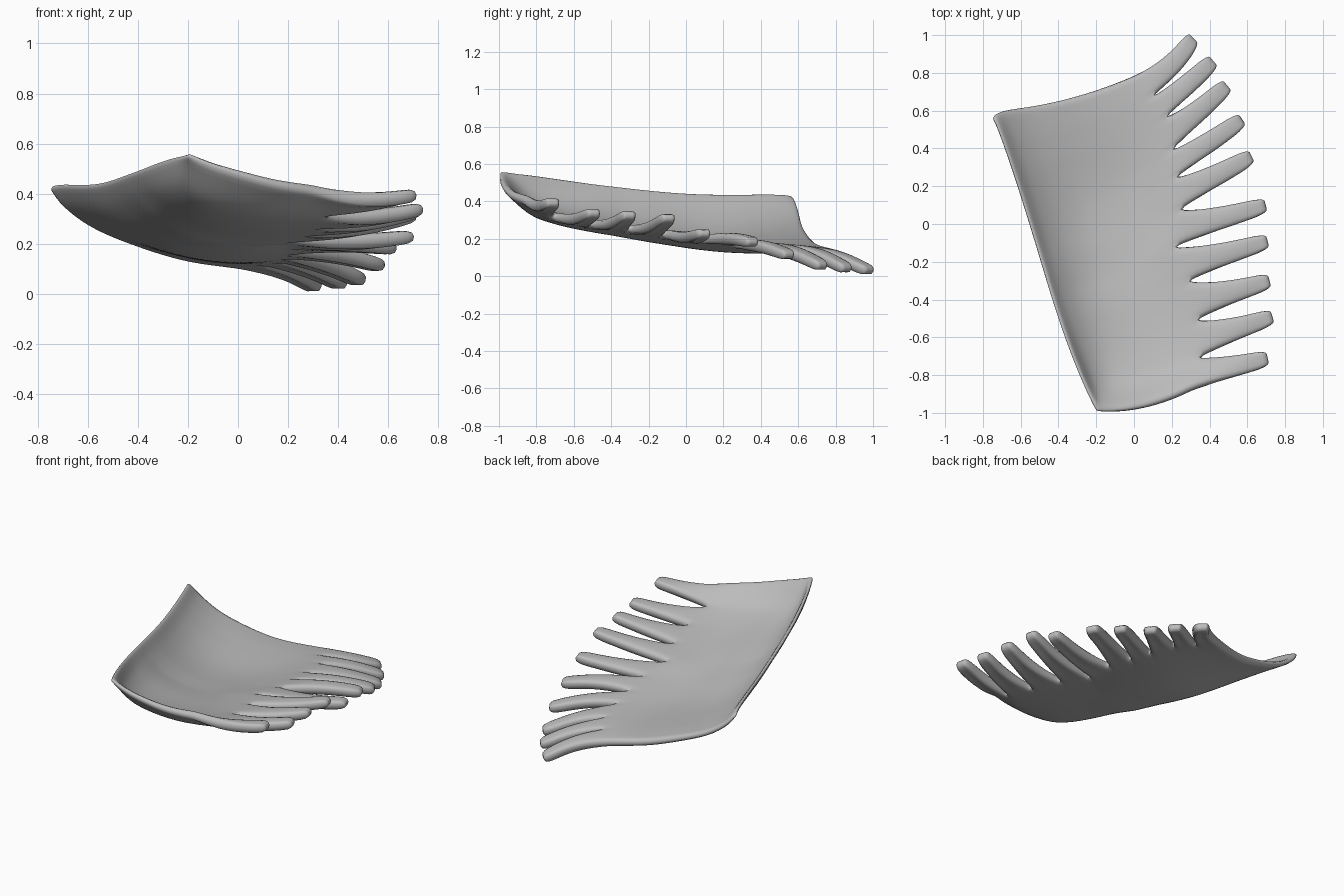
import bpy, bmesh, math
from mathutils import Vector

if "Cube" in bpy.data.objects:
    bpy.data.objects.remove(bpy.data.objects["Cube"])

TINES = 10
COLS = 4          # strips across each tine
U_STEPS = 16      # strips from the spine edge to the tine roots
S_STEPS = 8       # strips along each tine

# height profiles of the sheet: rows along its length, columns from spine to roots
V_ROWS = [0, 0.35, 0.65, 0.9, 1.0]
U_COLS = [0, 0.06, 0.2, 0.4, 0.7, 1.0]
HEIGHT = [
    [0.44, 0.37, 0.29, 0.225, 0.155, 0.122],
    [0.44, 0.36, 0.26, 0.185, 0.15, 0.17],
    [0.485, 0.415, 0.325, 0.26, 0.225, 0.24],
    [0.54, 0.455, 0.385, 0.35, 0.325, 0.32],
    [0.555, 0.545, 0.52, 0.49, 0.45, 0.425],
]
# notches between the tines (both outer edges included), then tine tips
NOTCH = [(0, .785), (.1, .675), (.17, .565), (.2, .39), (.22, .245), (.24, .075),
         (.205, -.125), (.285, -.305), (.33, -.51), (.34, -.71), (.3, -.88)]
TIPS = [(.315, .985, .025), (.42, .865, .035), (.495, .735, .05), (.575, .555, .11),
        (.625, .36, .18), (.7, .10, .23), (.71, -.09, .315), (.72, -.30, .33),
        (.735, -.49, .34), (.71, -.71, .395)]


def spline(xs, ys, t):
    """Smooth curve through the points (xs, ys)."""
    n = len(xs)
    i = max(k for k in range(n - 1) if xs[k] <= t or k == 0)

    def slope(k):
        a, b = max(k - 1, 0), min(k + 1, n - 1)
        return (ys[b] - ys[a]) / (xs[b] - xs[a])
    h = xs[i + 1] - xs[i]
    f = (t - xs[i]) / h
    return ((1 + 2 * f) * (1 - f) ** 2 * ys[i] + f * (1 - f) ** 2 * h * slope(i)
            + f * f * (3 - 2 * f) * ys[i + 1] + f * f * (f - 1) * h * slope(i + 1))


def sheet_point(u, v):
    left = Vector((-0.75 + 0.555 * v - 0.075 * math.sin(math.pi * v) * v * v, 0.6 - 1.592 * v))
    k = min(int(v * TINES + 1e-6), TINES - 1)
    right = Vector(NOTCH[k]).lerp(Vector(NOTCH[k + 1]), v * TINES - k)
    p = left.lerp(right, u)
    corner = math.exp(-25 * (u + v))                 # rounded back corner
    p.y -= 0.14 * u * (1 - u) + 0.035 * corner       # bowed ends
    z = spline(U_COLS, [spline(V_ROWS, [r[c] for r in HEIGHT], v) for c in range(len(U_COLS))], u)
    return Vector((p.x, p.y, z - 0.015 * corner))


bm = bmesh.new()
weights = []


def add(p, w):
    weights.append(w)
    return bm.verts.new(p)


def bridge(a, b):
    for j in range(len(a) - 1):
        bm.faces.new((a[j], a[j + 1], b[j + 1], b[j]))


# curved sheet, finer near the spine edge
rows = []
N = TINES * COLS
for i in range(U_STEPS + 1):
    u = (i / U_STEPS) ** 1.4
    rows.append([add(sheet_point(u, j / N), 0.3 + 0.55 * math.sqrt(u)) for j in range(N + 1)])
for a, b in zip(rows, rows[1:]):
    bridge(b, a)

# tines grown from the root edge, narrowing to rounded tips
for i, tip in enumerate(TIPS):
    root = rows[-1][i * COLS:(i + 1) * COLS + 1]
    mid = (root[0].co + root[-1].co) / 2
    tip = Vector(tip)
    d = (tip - mid).normalized()
    side = Vector((d.y, -d.x, 0)).normalized()
    bow = 0.022 if i == 0 else 0.006
    arch = 0.018 if i < 5 else -0.01
    prev = root
    for k in range(1, S_STEPS + 1):
        s = k / S_STEPS
        ease = 1 - (1 - s) ** 2
        half = 0.047 if k < S_STEPS else 0.034
        centre = mid.lerp(tip, s) + side * bow * math.sin(math.pi * s)
        centre.z += arch * math.sin(math.pi * s)
        ring = []
        for j, r in enumerate(root):
            c = 2 * j / COLS - 1
            off = (r.co - mid).lerp(side * c * half, ease)
            off.z -= 0.012 * c * c * math.sin(math.pi * s)       # crowned back
            ring.append(add(centre + off, 0.85 + 0.15 * math.sin(math.pi * s)))
        bridge(ring, prev)
        prev = ring

bmesh.ops.recalc_face_normals(bm, faces=bm.faces[:])
mesh = bpy.data.meshes.new("comb")
bm.to_mesh(mesh)
bm.free()
comb = bpy.data.objects.new("comb", mesh)
bpy.context.collection.objects.link(comb)

# thickness: thin spine edge, fuller tines, softened rims
group = comb.vertex_groups.new(name="thickness")
for i, w in enumerate(weights):
    group.add([i], w, 'REPLACE')
solid = comb.modifiers.new("thickness", 'SOLIDIFY')
solid.thickness = 0.06
solid.offset = 0
solid.vertex_group = "thickness"
soft = comb.modifiers.new("soft", 'SUBSURF')
soft.levels = soft.render_levels = 1

grey = bpy.data.materials.new("grey")
grey.diffuse_color = (0.5, 0.5, 0.5, 1)
grey.use_nodes = True
grey.node_tree.nodes["Principled BSDF"].inputs["Base Color"].default_value = grey.diffuse_color
mesh.materials.append(grey)

bpy.context.view_layer.objects.active = comb
comb.select_set(True)
bpy.ops.object.shade_smooth_by_angle(angle=math.radians(40))
